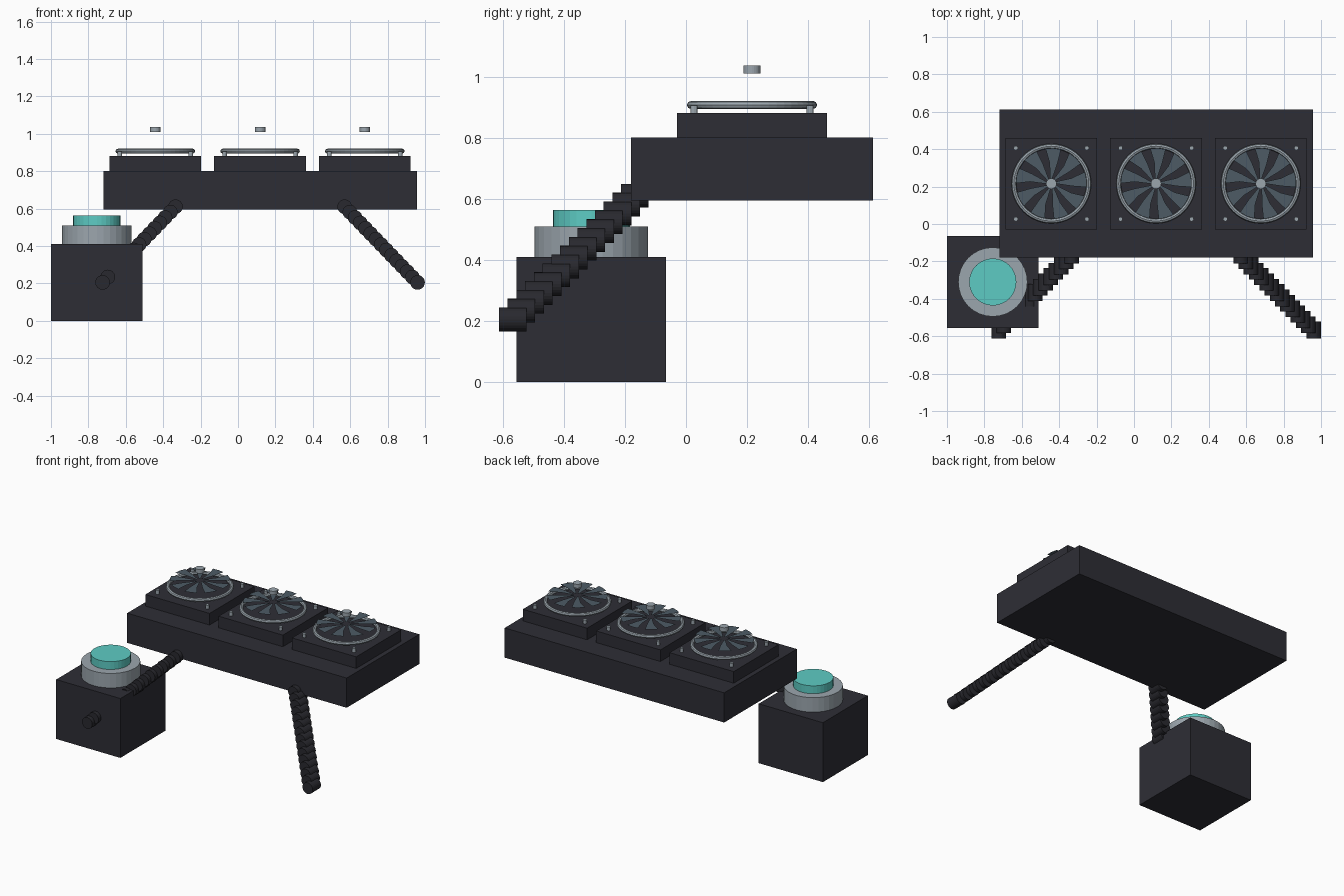
import bpy, bmesh, math
from mathutils import Vector

if "Cube" in bpy.data.objects:
    bpy.data.objects.remove(bpy.data.objects["Cube"], do_unlink=True)


def material(name, rgb):
    m = bpy.data.materials.new(name)
    m.use_nodes = True
    m.diffuse_color = (*rgb, 1)
    m.node_tree.nodes["Principled BSDF"].inputs["Base Color"].default_value = (*rgb, 1)
    return m


CASE = material("charcoal", (0.027, 0.027, 0.036))
TUBE = material("rubber black", (0.022, 0.022, 0.028))
METAL = material("brushed grey", (0.33, 0.38, 0.42))
GLOW = material("teal", (0.11, 0.60, 0.55))
BLADE = material("slate", (0.075, 0.105, 0.13))


def finish(obj, name, mat):
    obj.name = name
    obj.data.materials.append(mat)
    return obj


def box(name, mat, lo, hi):
    lo, hi = Vector(lo), Vector(hi)
    bpy.ops.mesh.primitive_cube_add(size=1, location=(lo + hi) / 2)
    obj = bpy.context.object
    obj.scale = hi - lo
    return finish(obj, name, mat)


def cylinder(name, mat, centre, radius, depth, sides=32, rotation=(0, 0, 0)):
    bpy.ops.mesh.primitive_cylinder_add(vertices=sides, radius=radius, depth=depth,
                                        location=centre, rotation=rotation)
    return finish(bpy.context.object, name, mat)


def fan_blades(name, centre, count=9, inner=0.025, outer=0.19):
    """Flat swept blades arranged around the hub."""
    bm = bmesh.new()
    step = math.tau / count
    for i in range(count):
        a = i * step
        outline = [(inner, 0), (outer * 0.6, -0.12), (outer, -0.1), (outer, 0.12),
                   (outer, 0.34), (outer * 0.6, 0.26), (inner, 0.4)]
        bm.faces.new([bm.verts.new((r * math.cos(a + t), r * math.sin(a + t), 0))
                      for r, t in outline])
    mesh = bpy.data.meshes.new(name)
    bm.to_mesh(mesh)
    bm.free()
    obj = bpy.data.objects.new(name, mesh)
    obj.location = centre
    bpy.context.collection.objects.link(obj)
    return finish(obj, name, BLADE)


# Radiator block
box("radiator", CASE, (-0.72, -0.18, 0.595), (0.956, 0.612, 0.80))

# Three fans: frame, ring, corner screws, blades and hub cap
FAN_Y = 0.216
for n, x in enumerate((-0.442, 0.118, 0.678)):
    tag = ("right", "middle", "left")[n]
    h = 0.245
    box(f"fan_frame_{tag}", CASE, (x - h, FAN_Y - h, 0.80), (x + h, FAN_Y + h, 0.88))
    bpy.ops.mesh.primitive_torus_add(location=(x, FAN_Y, 0.907), major_radius=0.2,
                                     minor_radius=0.013, major_segments=48, minor_segments=8)
    finish(bpy.context.object, f"fan_ring_{tag}", METAL)
    for sx in (-1, 1):
        for sy in (-1, 1):
            cylinder(f"fan_screw_{tag}", METAL,
                     (x + sx * 0.19, FAN_Y + sy * 0.19, 0.893), 0.012, 0.026, 12)
    fan_blades(f"fan_blades_{tag}", (x, FAN_Y, 0.95))
    cylinder(f"fan_hub_{tag}", METAL, (x, FAN_Y, 1.023), 0.028, 0.027, 24)

# Pump block with collar and lit cap
PX, PY = -0.755, -0.31
box("pump_block", CASE, (-1, -0.555, 0), (-0.51, -0.065, 0.41))
cylinder("pump_collar", METAL, (PX, PY, 0.46), 0.185, 0.10)
cylinder("pump_cap", GLOW, (PX, PY, 0.537), 0.126, 0.054)

# Two ribbed hoses, each a run of overlapping short segments
SEGMENTS = 15
for tag, side in (("right", -1), ("left", 1)):
    top = Vector((0.118 + side * 0.452, -0.167, 0.61))
    end = Vector((0.118 + side * 0.842, -0.567, 0.205))
    for i in range(SEGMENTS):
        cylinder(f"hose_{tag}_segment", TUBE, top.lerp(end, i / (SEGMENTS - 1)),
                 0.039, 0.09, 24, (math.pi / 2, 0, 0))
